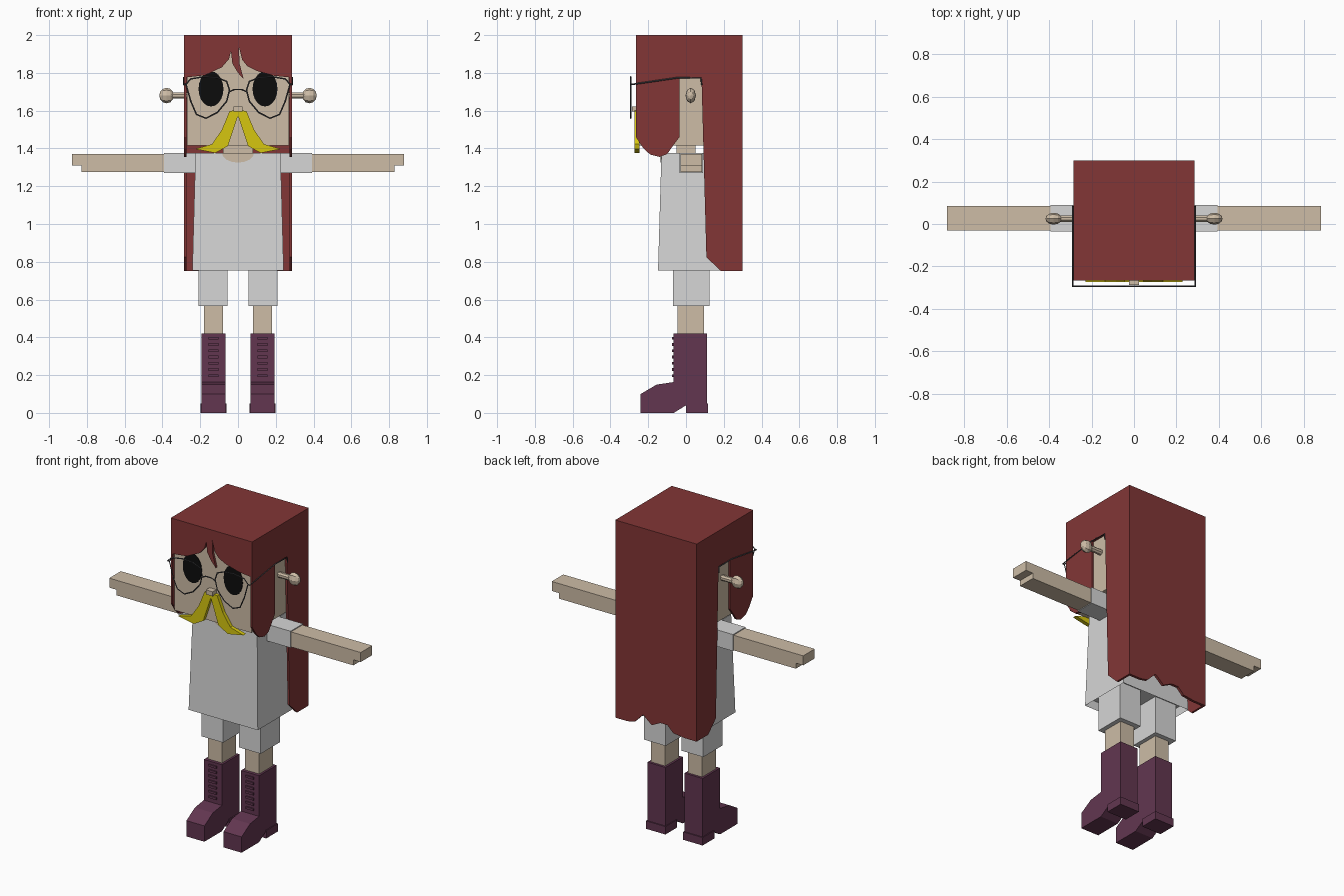
import bpy, bmesh, math
from mathutils import Vector

cube = bpy.data.objects.get("Cube")
if cube:
    bpy.data.objects.remove(cube, do_unlink=True)


def material(name, hexcode):
    rgb = [int(hexcode[i:i + 2], 16) / 255 for i in (0, 2, 4)]
    col = [c / 12.92 if c < 0.04 else ((c + 0.055) / 1.055) ** 2.4 for c in rgb] + [1]
    m = bpy.data.materials.new(name)
    m.use_nodes = True
    m.diffuse_color = col
    m.node_tree.nodes["Principled BSDF"].inputs["Base Color"].default_value = col
    return m


RED = material("red_hair", "823636")
SKIN = material("tan_skin", "cdbca6")
CLOTH = material("pale_grey_cloth", "d6d6d6")
BOOT = material("plum_leather", "623650")
YELLOW = material("yellow_moustache", "d6c610")
BLACK = material("black_eye", "0c0c0c")
WIRE = material("dark_grey_wire", "48484c")


def finish(name, bm, mat):
    bmesh.ops.recalc_face_normals(bm, faces=bm.faces)
    me = bpy.data.meshes.new(name)
    bm.to_mesh(me)
    bm.free()
    me.materials.append(mat)
    ob = bpy.data.objects.new(name, me)
    bpy.context.collection.objects.link(ob)
    return ob


def prism(name, pts, axis, a, b, mat):
    """Extrude a 2D outline along an axis from a to b."""
    def place(p, d):
        return {"x": (d, p[0], p[1]), "y": (p[0], d, p[1]), "z": (p[0], p[1], d)}[axis]
    bm = bmesh.new()
    lo = [bm.verts.new(place(p, a)) for p in pts]
    hi = [bm.verts.new(place(p, b)) for p in pts]
    bm.faces.new(lo)
    bm.faces.new(hi)
    for i in range(len(pts)):
        j = (i + 1) % len(pts)
        bm.faces.new((lo[i], lo[j], hi[j], hi[i]))
    return finish(name, bm, mat)


def box(name, x, y, z, mat):
    return prism(name, [(x[0], y[0]), (x[1], y[0]), (x[1], y[1]), (x[0], y[1])], "z", *z, mat)


def wire(name, pts, cyclic=False):
    cu = bpy.data.curves.new(name, "CURVE")
    cu.dimensions = "3D"
    cu.bevel_depth = 0.004
    cu.bevel_resolution = 0
    sp = cu.splines.new("POLY")
    sp.points.add(len(pts) - 1)
    for p, co in zip(sp.points, pts):
        p.co = (*co, 1)
    sp.use_cyclic_u = cyclic
    cu.materials.append(WIRE)
    ob = bpy.data.objects.new(name, cu)
    bpy.context.collection.objects.link(ob)
    bpy.ops.object.select_all(action="DESELECT")
    ob.select_set(True)
    bpy.context.view_layer.objects.active = ob
    bpy.ops.object.convert(target="MESH")


def span(s, a, b):
    return tuple(sorted((s * a, s * b)))


# Head, neck and nose
box("head", (-0.27, 0.27), (-0.25, 0.28), (1.415, 1.98), SKIN)
box("neck", (-0.08, 0.08), (-0.05, 0.05), (1.3, 1.42), SKIN)
box("nose", (-0.024, 0.024), (-0.287, -0.245), (1.595, 1.623), SKIN)

# Hair shell: top, jagged back, fringe and side panels
box("hair_top", (-0.285, 0.285), (-0.265, 0.3), (1.985, 2), RED)
prism("hair_back", [(-0.285, 2), (-0.285, 0.75), (-0.2, 0.75), (-0.12, 0.76), (-0.08, 0.8),
                    (-0.03, 0.8), (0.03, 0.77), (0.09, 0.82), (0.15, 0.76), (0.2, 0.75),
                    (0.285, 0.75), (0.285, 2)], "y", 0.283, 0.3, RED)
prism("hair_fringe", [(-0.285, 2), (-0.285, 1.775), (-0.175, 1.787), (-0.085, 1.83),
                      (-0.048, 1.873), (-0.037, 1.915), (-0.03, 1.85), (0, 1.8), (0.03, 1.767),
                      (0.008, 1.85), (0.005, 1.937), (0.022, 1.87), (0.05, 1.835), (0.1, 1.81),
                      (0.19, 1.785), (0.285, 1.775), (0.285, 2)], "y", -0.265, -0.248, RED)
side = [(-0.265, 2), (-0.265, 1.46), (-0.225, 1.4), (-0.19, 1.368), (-0.14, 1.355), (-0.1, 1.37),
        (-0.065, 1.42), (-0.035, 1.46), (-0.035, 1.775), (0.082, 1.775), (0.108, 0.825),
        (0.185, 0.75), (0.3, 0.75), (0.3, 2)]

# Moustache half outline and lens outline
tache = [(0, 1.605), (0.045, 1.597), (0.085, 1.5), (0.137, 1.423), (0.228, 1.397),
         (0.12, 1.376), (0.053, 1.413), (0.008, 1.55), (0, 1.57)]
lens = [(0.275, 1.74), (0.25, 1.65), (0.22, 1.58), (0.17, 1.56), (0.11, 1.59), (0.06, 1.65),
        (0.045, 1.71), (0.06, 1.755), (0.11, 1.775), (0.18, 1.78), (0.25, 1.768)]

# Boot side profile
boot = [(-0.24, 0), (-0.24, 0.1), (-0.155, 0.15), (-0.065, 0.163), (-0.065, 0.42), (0.11, 0.42),
        (0.11, 0.02), (0, 0.02), (0, 0.04), (-0.065, 0)]

for s, tag in ((1, "left"), (-1, "right")):
    prism("hair_side_" + tag, side, "x", *span(s, 0.272, 0.285), RED)

    # Face details
    ring = [i * math.tau / 20 for i in range(20)]
    prism("eye_" + tag, [(s * 0.143 + 0.066 * math.cos(t), 1.715 + 0.093 * math.sin(t))
                         for t in ring], "y", -0.254, -0.248, BLACK)
    prism("moustache_" + tag, [(s * x, z) for x, z in tache], "y", -0.272, -0.247, YELLOW)
    wire("lens_rim_" + tag, [(s * x, -0.293, z) for x, z in lens], True)
    wire("glasses_arm_" + tag, [(s * x, y, z) for x, y, z in (
        (0.275, -0.293, 1.74), (0.288, -0.293, 1.738), (0.288, -0.04, 1.775),
        (0.288, 0.08, 1.772), (0.288, 0.083, 1.735))])

    # Ear stalk and knob
    oct_ = [(i + 0.5) * math.tau / 8 for i in range(8)]
    prism("ear_stalk_" + tag, [(0.025 + 0.017 * math.cos(t), 1.68 + 0.018 * math.sin(t))
                               for t in oct_], "x", *span(s, 0.26, 0.36), SKIN)
    bm = bmesh.new()
    bmesh.ops.create_uvsphere(bm, u_segments=8, v_segments=6, radius=1)
    for v in bm.verts:
        v.co = Vector((s * 0.378 + 0.039 * v.co.z, 0.025 + 0.028 * v.co.x, 1.68 + 0.041 * v.co.y))
    finish("ear_knob_" + tag, bm, SKIN)

    # Arm with stepped hand, and sleeve
    prism("arm_" + tag, [(s * x, z) for x, z in (
        (0.2, 1.275), (0.828, 1.275), (0.828, 1.31), (0.88, 1.31), (0.88, 1.37), (0.2, 1.37))],
        "y", -0.03, 0.085, SKIN)
    box("sleeve_" + tag, span(s, 0.2, 0.392), (-0.035, 0.09), (1.271, 1.376), CLOTH)

    # Shorts, leg and boot
    box("shorts_leg_" + tag, span(s, 0.055, 0.208), (-0.07, 0.125), (0.565, 0.82), CLOTH)
    box("leg_" + tag, span(s, 0.08, 0.18), (-0.045, 0.095), (0.4, 0.6), SKIN)
    prism("boot_" + tag, boot, "x", *span(s, 0.067, 0.193), BOOT)
    box("boot_heel_" + tag, span(s, 0.062, 0.198), (0, 0.117), (0, 0.05), BOOT)
    for i in range(7):
        z = 0.19 + 0.033 * i
        box(f"boot_lace_{tag}_{i + 1}", span(s, 0.103, 0.157), (-0.073, -0.06), (z, z + 0.014), BOOT)

wire("glasses_bridge", [(x, -0.293, z) for x, z in (
    (-0.046, 1.7), (-0.02, 1.712), (0.02, 1.712), (0.046, 1.7))])

# Dress: tapered block, hollow underneath
bm = bmesh.new()
bmesh.ops.create_cube(bm, size=1)
for v in bm.verts:
    top = v.co.z > 0
    v.co = Vector((math.copysign(0.225 if top else 0.242, v.co.x),
                   (-0.13 if top else -0.148) if v.co.y < 0 else (0.17 if top else 0.195),
                   1.376 if top else 0.753))
bottom = [f for f in bm.faces if f.normal.z < -0.9 or f.calc_center_median().z < 0.8]
bmesh.ops.inset_region(bm, faces=bottom, thickness=0.012)
for v in bottom[0].verts:
    v.co.z += 0.05
finish("dress", bm, CLOTH)

# Neckline: half-round patch on the chest
arc = [math.pi + i * math.pi / 8 for i in range(9)]
prism("neckline", [(0.085 * math.cos(t), 1.377 + 0.052 * math.sin(t)) for t in arc],
      "y", -0.135, -0.127, SKIN)
